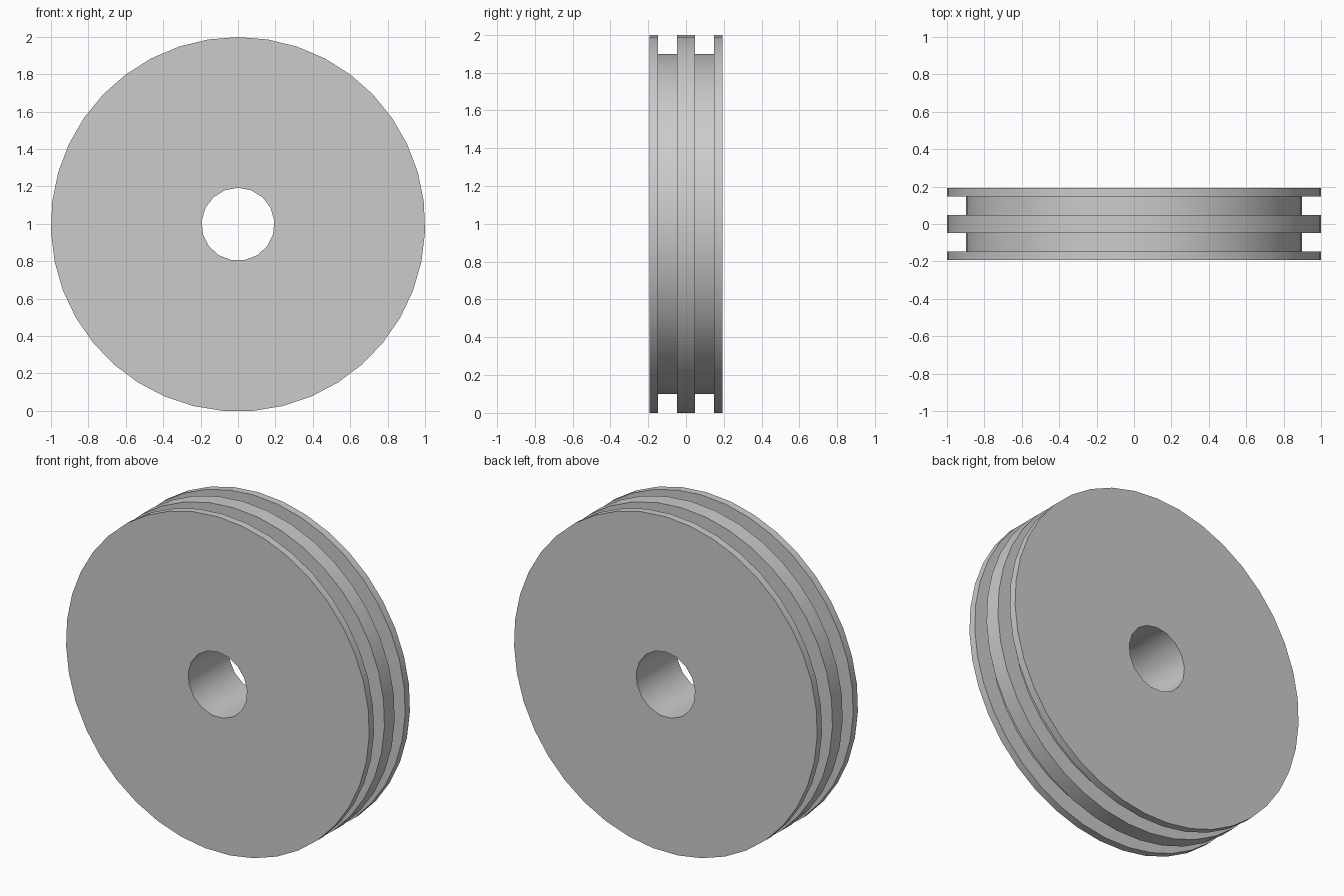
import bpy
import bmesh
from math import sin, cos, pi, radians

cube = bpy.data.objects.get("Cube")
if cube:
    bpy.data.objects.remove(cube, do_unlink=True)

SIDES, BORE_SIDES = 39, 17
RIM, GROOVE, BORE = 1.0008, 0.9, 0.195
HALF = 0.192
CENTRE = RIM * cos(pi / SIDES)      # rests on its lowest flat facet

# Half of the outer profile as (radius, y); the other half is mirrored
half_profile = [(RIM, HALF), (RIM, 0.147), (GROOVE, 0.147), (GROOVE, 0.048), (RIM, 0.048)]
profile = [(r, -y) for r, y in half_profile] + half_profile[::-1]

steel = bpy.data.materials.new("plain grey")
steel.use_nodes = True
colour = (0.6, 0.6, 0.6, 1)
steel.diffuse_color = colour
steel.node_tree.nodes["Principled BSDF"].inputs["Base Color"].default_value = colour

bm = bmesh.new()


def ring(radius, y, sides):
    """A ring of vertices around the y axis, with one vertex at the top."""
    angles = [2 * pi * i / sides for i in range(sides)]
    return [bm.verts.new((radius * sin(a), y, CENTRE + radius * cos(a))) for a in angles]


def skin(rings):
    """Join neighbouring rings with quads."""
    for a, b in zip(rings, rings[1:]):
        n = len(a)
        for i in range(n):
            j = (i + 1) % n
            bm.faces.new((a[i], a[j], b[j], b[i]))


def loop_edges(verts):
    return [bm.edges.get((verts[i - 1], verts[i])) for i in range(len(verts))]


# Grooved rim and central bore
outer = [ring(r, y, SIDES) for r, y in profile]
bore = [ring(BORE, y, BORE_SIDES) for y in (-HALF, HALF)]
skin(outer)
skin(bore)

# Flat end faces around the bore
for end in (0, -1):
    bmesh.ops.triangle_fill(bm, use_beauty=True,
                            edges=loop_edges(outer[end]) + loop_edges(bore[end]))
bmesh.ops.recalc_face_normals(bm, faces=bm.faces)

mesh = bpy.data.meshes.new("grooved_wheel")
bm.to_mesh(mesh)
bm.free()
mesh.materials.append(steel)
wheel = bpy.data.objects.new("grooved_wheel", mesh)
bpy.context.collection.objects.link(wheel)

bpy.ops.object.select_all(action="DESELECT")
wheel.select_set(True)
bpy.context.view_layer.objects.active = wheel
bpy.ops.object.shade_smooth_by_angle(angle=radians(30))
